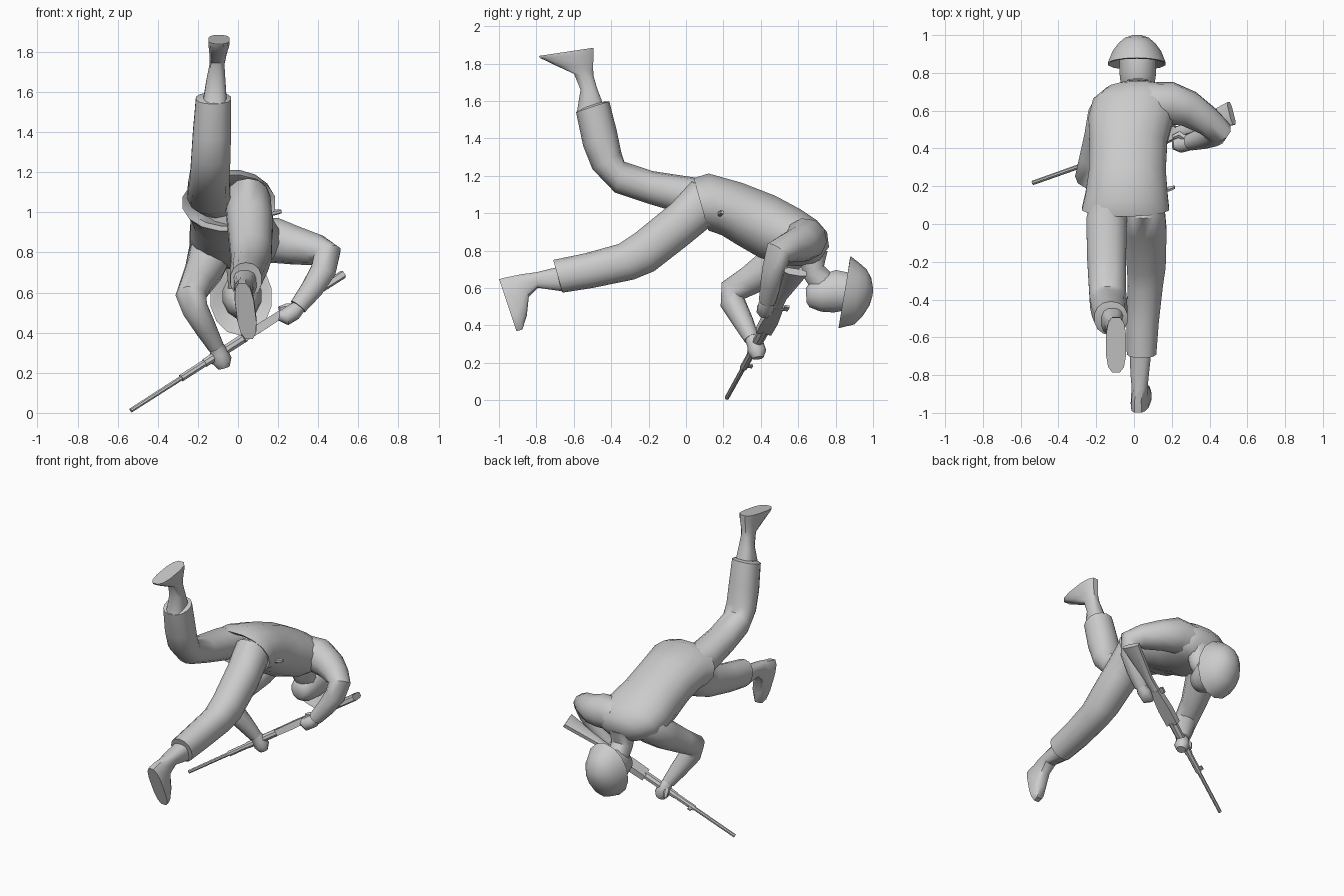
import bpy, bmesh, math
from mathutils import Vector as V

grey = bpy.data.materials.new("plain grey")
grey.diffuse_color = (0.6, 0.6, 0.6, 1)


def loft(name, rings, angle=50):
    """Skin a list of equal-length rings and cap both ends."""
    bm = bmesh.new()
    rows = [[bm.verts.new(p) for p in r] for r in rings]
    n = len(rows[0])
    for a, b in zip(rows, rows[1:]):
        for i in range(n):
            bm.faces.new((a[i], a[(i + 1) % n], b[(i + 1) % n], b[i]))
    bm.faces.new(rows[0][::-1])
    bm.faces.new(rows[-1])
    bmesh.ops.recalc_face_normals(bm, faces=bm.faces)
    me = bpy.data.meshes.new(name)
    bm.to_mesh(me)
    bm.free()
    ob = bpy.data.objects.new(name, me)
    bpy.context.collection.objects.link(ob)
    me.materials.append(grey)
    bpy.context.view_layer.objects.active = ob
    ob.select_set(True)
    bpy.ops.object.shade_smooth_by_angle(angle=math.radians(angle))
    ob.select_set(False)
    return ob


def oval(c, u, v, n, p=0.85):
    pts = []
    for i in range(n):
        a = 2 * math.pi * (i + 0.5) / n
        s, t = math.cos(a), math.sin(a)
        pts.append(c + u * math.copysign(abs(s) ** p, s) + v * math.copysign(abs(t) ** p, t))
    return pts


def sections(name, rows, n=14, angle=50, p=0.85):
    """Rows: centre x, half width, two opposite (y, z) outline points, optional x lean."""
    rings = []
    for x, w, y1, z1, y2, z2, *lean in rows:
        k = lean[0] if lean else 0
        a, b = V((x - k, y1, z1)), V((x + k, y2, z2))
        rings.append(oval((a + b) / 2, V((w, 0, 0)), (a - b) / 2, n, p))
    return loft(name, rings, angle)


def limb(name, path, n=10):
    """Rows: x, y, z, radius; rings follow the path."""
    pts = [V(r[:3]) for r in path]
    rings, u = [], V((0.3, 1, 0.2))
    for i, r in enumerate(path):
        t = (pts[min(i + 1, len(pts) - 1)] - pts[max(i - 1, 0)]).normalized()
        u = (u - t * u.dot(t)).normalized()
        rings.append(oval(pts[i], u * r[3], t.cross(u) * r[3], n, 1))
    return loft(name, rings)


# Jacket with a hollow hem
sections("jacket", [
    (-0.03, 0.15, 0.17, 1.14, 0.21, 0.94),
    (-0.04, 0.21, 0.06, 1.17, 0.12, 0.93),
    (-0.045, 0.235, 0.04, 1.19, 0.12, 0.905),
    (-0.04, 0.222, 0.12, 1.215, 0.19, 0.88),
    (-0.035, 0.207, 0.30, 1.165, 0.27, 0.83),
    (-0.03, 0.21, 0.48, 1.095, 0.39, 0.76),
    (-0.015, 0.23, 0.61, 1.025, 0.51, 0.72),
    (0.00, 0.22, 0.70, 0.965, 0.61, 0.715),
    (0.02, 0.17, 0.755, 0.90, 0.67, 0.72),
    (0.02, 0.09, 0.765, 0.82, 0.70, 0.73)], n=16, p=0.95)

# Trousers
sections("raised_trouser_leg", [
    (-0.11, 0.10, 0.20, 1.17, 0.22, 0.97),
    (-0.145, 0.11, 0.05, 1.19, 0.0, 0.99),
    (-0.145, 0.105, -0.18, 1.225, -0.2, 1.05),
    (-0.14, 0.10, -0.33, 1.275, -0.38, 1.11),
    (-0.135, 0.10, -0.345, 1.32, -0.50, 1.235),
    (-0.13, 0.097, -0.37, 1.44, -0.55, 1.36),
    (-0.122, 0.09, -0.41, 1.598, -0.588, 1.54),
    (-0.12, 0.07, -0.45, 1.595, -0.57, 1.555)], p=0.92)
sections("trailing_trouser_leg", [
    (0.04, 0.11, 0.22, 1.12, 0.27, 0.93),
    (0.05, 0.115, 0.03, 1.17, 0.12, 0.92),
    (0.06, 0.115, -0.08, 1.05, 0.01, 0.83),
    (0.065, 0.105, -0.27, 0.895, -0.17, 0.69),
    (0.06, 0.095, -0.36, 0.835, -0.28, 0.645),
    (0.045, 0.088, -0.54, 0.785, -0.5, 0.60),
    (0.04, 0.08, -0.71, 0.75, -0.66, 0.575),
    (0.04, 0.06, -0.70, 0.72, -0.67, 0.60)], p=0.92)

# Boots
sections("raised_boot", [
    (-0.115, 0.06, -0.585, 1.54, -0.44, 1.58),
    (-0.11, 0.048, -0.565, 1.66, -0.475, 1.67),
    (-0.105, 0.038, -0.60, 1.745, -0.492, 1.73),
    (-0.10, 0.043, -0.70, 1.79, -0.495, 1.78),
    (-0.095, 0.054, -0.785, 1.83, -0.49, 1.85),
    (-0.095, 0.054, -0.79, 1.84, -0.49, 1.885)], n=12, angle=40, p=0.72)
sections("trailing_boot", [
    (0.035, 0.06, -0.66, 0.72, -0.66, 0.58),
    (0.03, 0.05, -0.80, 0.685, -0.79, 0.60),
    (0.03, 0.043, -0.88, 0.675, -0.84, 0.55),
    (0.035, 0.046, -0.935, 0.665, -0.85, 0.45, 0.015),
    (0.038, 0.05, -0.985, 0.655, -0.873, 0.375, 0.018),
    (0.038, 0.048, -1.0, 0.65, -0.905, 0.365, 0.018)], n=12, angle=40, p=0.72)

# Neck, head and helmet
sections("neck", [
    (0.02, 0.09, 0.76, 0.80, 0.60, 0.76),
    (0.02, 0.075, 0.74, 0.72, 0.63, 0.65),
    (0.02, 0.07, 0.79, 0.67, 0.69, 0.56)], n=12, p=1)
sections("head", [
    (0.02, 0.04, 0.64, 0.60, 0.645, 0.52),
    (0.02, 0.07, 0.67, 0.64, 0.66, 0.495),
    (0.02, 0.09, 0.73, 0.675, 0.72, 0.47),
    (0.02, 0.10, 0.80, 0.70, 0.79, 0.465),
    (0.02, 0.10, 0.90, 0.68, 0.87, 0.48)], n=12, p=1)
sections("helmet", [
    (0.015, 0.10, 0.90, 0.68, 0.88, 0.48),
    (0.015, 0.145, 0.875, 0.75, 0.825, 0.41),
    (0.015, 0.157, 0.88, 0.77, 0.815, 0.385),
    (0.015, 0.132, 0.925, 0.735, 0.90, 0.405),
    (0.015, 0.10, 0.965, 0.70, 0.945, 0.45),
    (0.015, 0.065, 0.99, 0.655, 0.98, 0.505),
    (0.015, 0.025, 1.0, 0.60, 0.998, 0.56)], n=14, p=1)

# Sleeves
limb("bent_out_sleeve", [
    (0.08, 0.64, 0.86, 0.11), (0.19, 0.64, 0.86, 0.115), (0.29, 0.61, 0.835, 0.098),
    (0.39, 0.545, 0.815, 0.08), (0.445, 0.495, 0.795, 0.072), (0.425, 0.475, 0.71, 0.066),
    (0.37, 0.455, 0.62, 0.058), (0.30, 0.435, 0.53, 0.046)])
limb("reaching_sleeve", [
    (-0.08, 0.62, 0.85, 0.10), (-0.135, 0.57, 0.81, 0.115), (-0.165, 0.46, 0.72, 0.1),
    (-0.21, 0.34, 0.64, 0.082), (-0.235, 0.25, 0.585, 0.077), (-0.215, 0.25, 0.52, 0.068),
    (-0.16, 0.305, 0.42, 0.056), (-0.11, 0.35, 0.33, 0.042)])

# Hands with thumbs
limb("rear_hand", [
    (0.32, 0.44, 0.54, 0.03), (0.28, 0.43, 0.505, 0.045),
    (0.24, 0.42, 0.48, 0.045), (0.205, 0.42, 0.485, 0.025)], 8)
limb("rear_thumb", [(0.28, 0.45, 0.525, 0.02), (0.24, 0.475, 0.525, 0.02), (0.205, 0.46, 0.52, 0.012)], 6)
limb("front_hand", [
    (-0.11, 0.345, 0.34, 0.035), (-0.095, 0.37, 0.30, 0.045),
    (-0.08, 0.38, 0.26, 0.05), (-0.07, 0.385, 0.225, 0.03)], 8)
limb("front_thumb", [(-0.115, 0.37, 0.31, 0.02), (-0.125, 0.40, 0.28, 0.02), (-0.125, 0.41, 0.245, 0.012)], 6)

# Rifle: positions run from muzzle (0) to butt (1)
muzzle, butt = V((-0.535, 0.218, 0.012)), V((0.515, 0.59, 0.685))
axis = (butt - muzzle).normalized()
tall = (V((0, 1, 0)) - axis * axis.y).normalized()
side = axis.cross(tall)


def gun(name, rows, n=8, p=1.0, angle=40):
    """Rows: position, half height, half thickness, height offset."""
    rings = [oval(muzzle.lerp(butt, t) + tall * o, tall * h, side * w, n, p) for t, h, w, o in rows]
    return loft(name, rings, angle)


gun("barrel", [(0, 0.012, 0.012, 0), (0.27, 0.013, 0.013, 0)])
gun("gas_tube", [(0.24, 0.02, 0.019, 0), (0.36, 0.02, 0.019, 0)])
gun("front_sight", [(0.25, 0.022, 0.006, 0.024), (0.27, 0.022, 0.006, 0.024)], 4, 0.5)
gun("handguard", [(0.35, 0.024, 0.022, 0), (0.42, 0.028, 0.025, 0), (0.54, 0.03, 0.025, 0)])
gun("receiver", [(0.53, 0.046, 0.022, 0), (0.62, 0.048, 0.024, 0), (0.73, 0.034, 0.022, 0)], 4, 0.3)
gun("rear_sight", [(0.71, 0.016, 0.008, 0.05), (0.74, 0.016, 0.008, 0.05)], 4, 0.5)
gun("stock", [(0.72, 0.028, 0.02, 0), (0.80, 0.028, 0.02, -0.005),
              (0.97, 0.06, 0.022, -0.005), (1.0, 0.065, 0.022, -0.005)], 8, 0.6)

# Small fastener on the jacket side
limb("side_fastener", [(0.15, 0.18, 0.99, 0.012), (0.185, 0.185, 1.0, 0.014), (0.215, 0.195, 1.005, 0.01)], 6)
